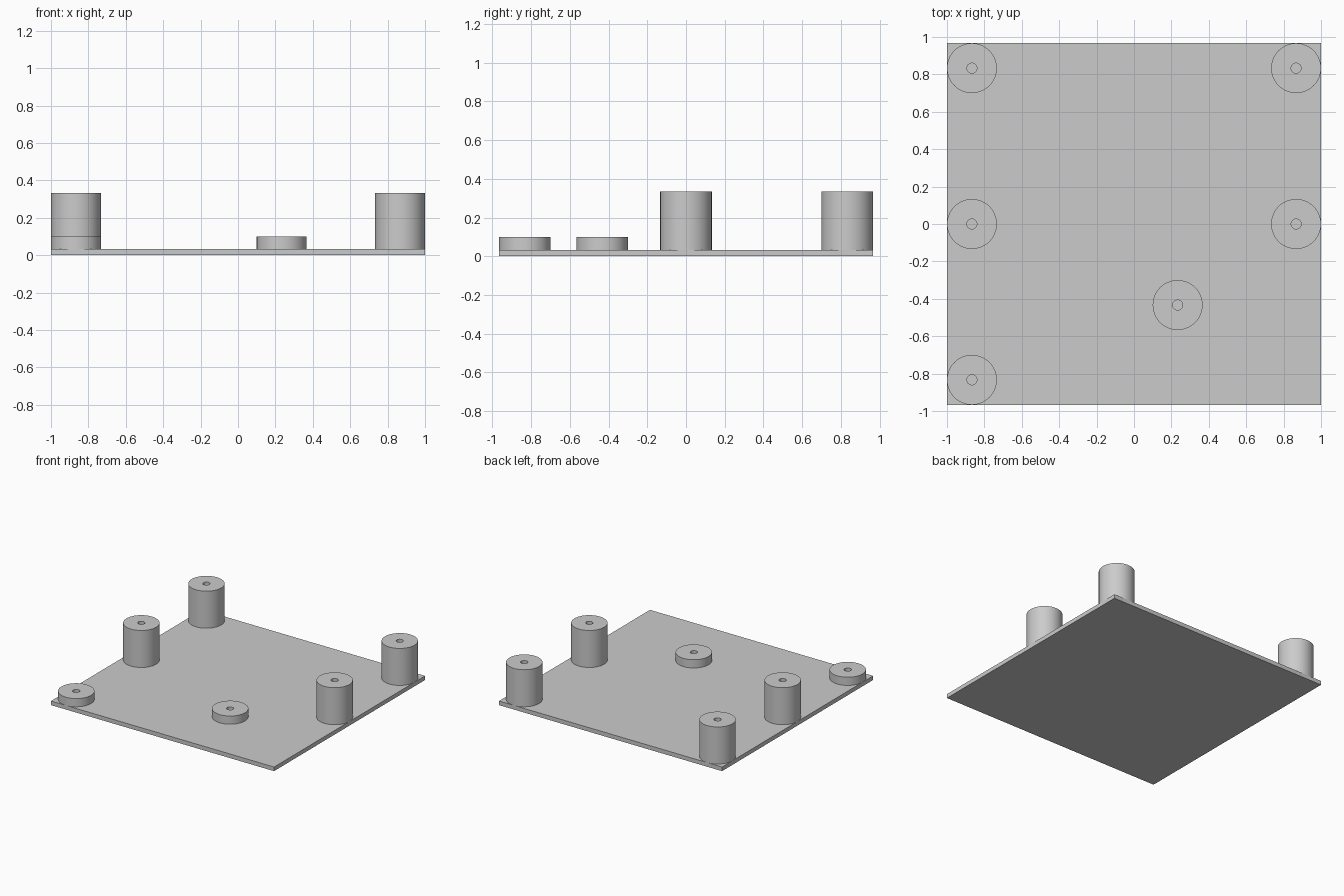
import bpy, bmesh, math

if "Cube" in bpy.data.objects:
    bpy.data.objects.remove(bpy.data.objects["Cube"])

U = 1 / 30                      # one design unit
PLATE_TOP = U
POST_R, HOLE_R = 4 * U, 0.8 * U
SEGMENTS = 64

grey = bpy.data.materials.new("light_grey")
grey.diffuse_color = (0.6, 0.6, 0.6, 1)
grey.use_nodes = True
grey.node_tree.nodes["Principled BSDF"].inputs["Base Color"].default_value = grey.diffuse_color


def add_object(name, bm):
    bmesh.ops.recalc_face_normals(bm, faces=bm.faces)
    mesh = bpy.data.meshes.new(name)
    bm.to_mesh(mesh)
    bm.free()
    mesh.materials.append(grey)
    obj = bpy.data.objects.new(name, mesh)
    bpy.context.collection.objects.link(obj)
    return obj


def standoff(name, x, y, top):
    """Round post with a narrow hole down to the plate, sunk slightly into it."""
    bottom = PLATE_TOP - 0.005
    profile = [(HOLE_R, bottom), (POST_R, bottom), (POST_R, top), (HOLE_R, top)]
    bm = bmesh.new()
    rings = []
    for r, z in profile:
        rings.append([bm.verts.new((r * math.cos(a), r * math.sin(a), z))
                      for a in (2 * math.pi * i / SEGMENTS for i in range(SEGMENTS))])
    for k in range(4):
        a, b = rings[k], rings[(k + 1) % 4]
        for i in range(SEGMENTS):
            j = (i + 1) % SEGMENTS
            bm.faces.new((a[i], a[j], b[j], b[i]))
    obj = add_object(name, bm)
    obj.location = (x, y, 0)
    bpy.ops.object.select_all(action='DESELECT')
    obj.select_set(True)
    bpy.context.view_layer.objects.active = obj
    bpy.ops.object.shade_smooth_by_angle(angle=math.radians(30))


# Base plate
bm = bmesh.new()
bmesh.ops.create_cube(bm, size=1)
bmesh.ops.scale(bm, vec=(60 * U, 58 * U, U), verts=bm.verts)
bmesh.ops.translate(bm, vec=(0, 0, U / 2), verts=bm.verts)
add_object("base_plate", bm)

# Tall posts, mirrored left and right
for side, sx in (("left", -1), ("right", 1)):
    for row, y in (("back", 25 * U), ("middle", 0)):
        standoff(f"tall_post_{row}_{side}", sx * 26 * U, y, 10 * U)

# Short posts
standoff("short_post_front_left", -26 * U, -25 * U, 3 * U)
standoff("short_post_inner", 7 * U, -13 * U, 3 * U)
